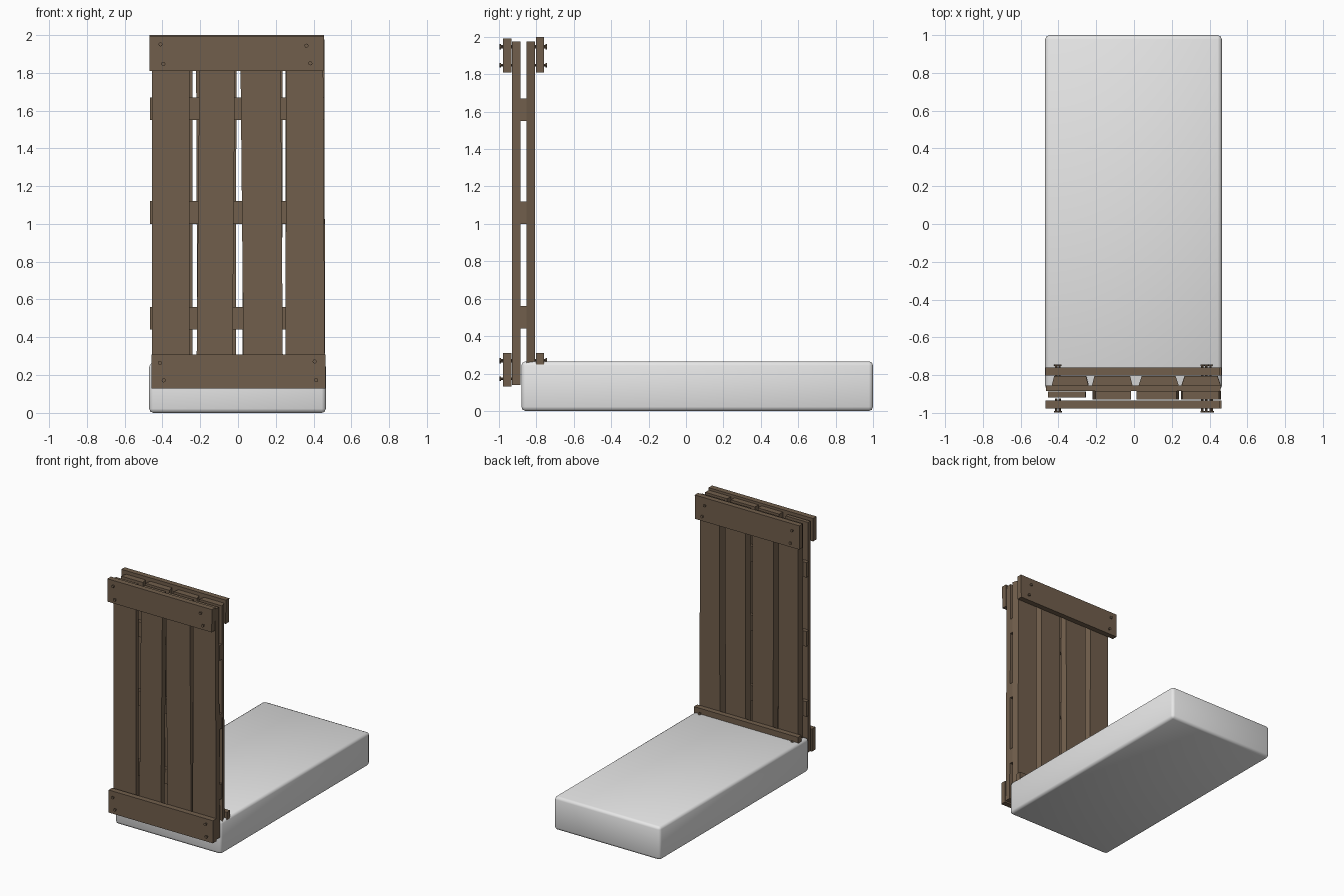
import bpy, bmesh, math
from mathutils import Vector

if "Cube" in bpy.data.objects:
    bpy.data.objects.remove(bpy.data.objects["Cube"])


def material(name, rgb):
    m = bpy.data.materials.new(name)
    m.diffuse_color = (*rgb, 1)
    m.use_nodes = True
    m.node_tree.nodes["Principled BSDF"].inputs["Base Color"].default_value = m.diffuse_color
    return m


WOOD = material("brown wood", (0.165, 0.113, 0.072))
CLOTH = material("light grey fabric", (0.8, 0.8, 0.8))


def finish(bm, name, mat):
    bmesh.ops.recalc_face_normals(bm, faces=bm.faces)
    me = bpy.data.meshes.new(name)
    bm.to_mesh(me)
    bm.free()
    me.materials.append(mat)
    ob = bpy.data.objects.new(name, me)
    bpy.context.collection.objects.link(ob)
    return ob


def board(name, bottom, top, y, z, chamfer=0.0, mat=WOOD):
    """Board with x range at its bottom and top; back face narrowed by chamfer."""
    bm = bmesh.new()
    bmesh.ops.create_cube(bm, size=1)
    for v in bm.verts:
        right, back, up = (c > 0 for c in v.co)
        x = (top if up else bottom)[right]
        if back:
            x += -chamfer if right else chamfer
        v.co = (x, y[back], z[up])
    return finish(bm, name, mat)


def nail(name, x, y, z):
    bm = bmesh.new()
    bmesh.ops.create_cone(bm, cap_ends=True, segments=8, radius1=0.006,
                          radius2=0.006, depth=0.072)
    head = bmesh.ops.create_cone(bm, cap_ends=True, segments=8, radius1=0.011,
                                 radius2=0.011, depth=0.008)["verts"]
    bmesh.ops.translate(bm, verts=head, vec=(0, 0, 0.032))
    for v in bm.verts:                      # lay along y, head facing outward
        s = -1 if y < -0.86 else 1
        v.co = Vector((v.co.x + x, s * v.co.z + y, v.co.y + z))
    finish(bm, name, WOOD)


# mattress: one soft block
mattress = board("mattress", (-0.47, 0.465), (-0.47, 0.465),
                 (-0.88, 1.0), (0, 0.265), mat=CLOTH)
bev = mattress.modifiers.new("soft edges", "BEVEL")
bev.width, bev.segments = 0.022, 2
for p in mattress.data.polygons:
    p.use_smooth = True

# front slats
front = [((-0.455, -0.255), (-0.455, -0.258), (-0.918, -0.888)),
         ((-0.22, -0.03), (-0.203, -0.015), (-0.93, -0.885)),
         ((0.03, 0.238), (0.012, 0.225), (-0.93, -0.885)),
         ((0.25, 0.46), (0.256, 0.45), (-0.93, -0.885))]
for i, (b, t, y) in enumerate(front):
    board(f"front_slat_{i+1}", b, t, y, (0.14, 1.975))

# back slats with slanted long sides
back = [((-0.435, -0.24), (-0.435, -0.242), 0.012),
        ((-0.215, -0.012), (-0.222, -0.008), 0.012),
        ((0.025, 0.232), (0.025, 0.237), 0.016),
        ((0.25, 0.46), (0.252, 0.458), 0.016)]
for i, (b, t, c) in enumerate(back):
    board(f"back_slat_{i+1}", b, t, (-0.854, -0.806), (0.14, 1.975), c)

# crossbars between the two slat layers
for i, z in enumerate((0.50, 1.06, 1.61)):
    board(f"crossbar_{i+1}", (-0.465, 0.457), (-0.465, 0.457),
          (-0.885, -0.854), (z - 0.06, z + 0.06))

# end rails, front and back, with their nails
nails = {"top": [(-0.41, 1.95), (-0.395, 1.847), (0.362, 1.943), (0.383, 1.85)],
         "bottom": [(-0.413, 0.265), (-0.393, 0.172), (0.405, 0.272), (0.413, 0.173)]}
for side, y in (("front", (-0.978, -0.934)), ("back", (-0.802, -0.76))):
    board(f"{side}_top_rail", (-0.468, 0.452), (-0.468, 0.455), y,
          (1.81, 1.992 if side == "front" else 2.0))
    board(f"{side}_bottom_rail", (-0.457, 0.463), (-0.457, 0.463), y, (0.13, 0.31))
    ny = -0.961 if side == "front" else -0.78
    for place, pts in nails.items():
        for i, (x, z) in enumerate(pts):
            nail(f"{side}_{place}_nail_{i+1}", x, ny, z)
